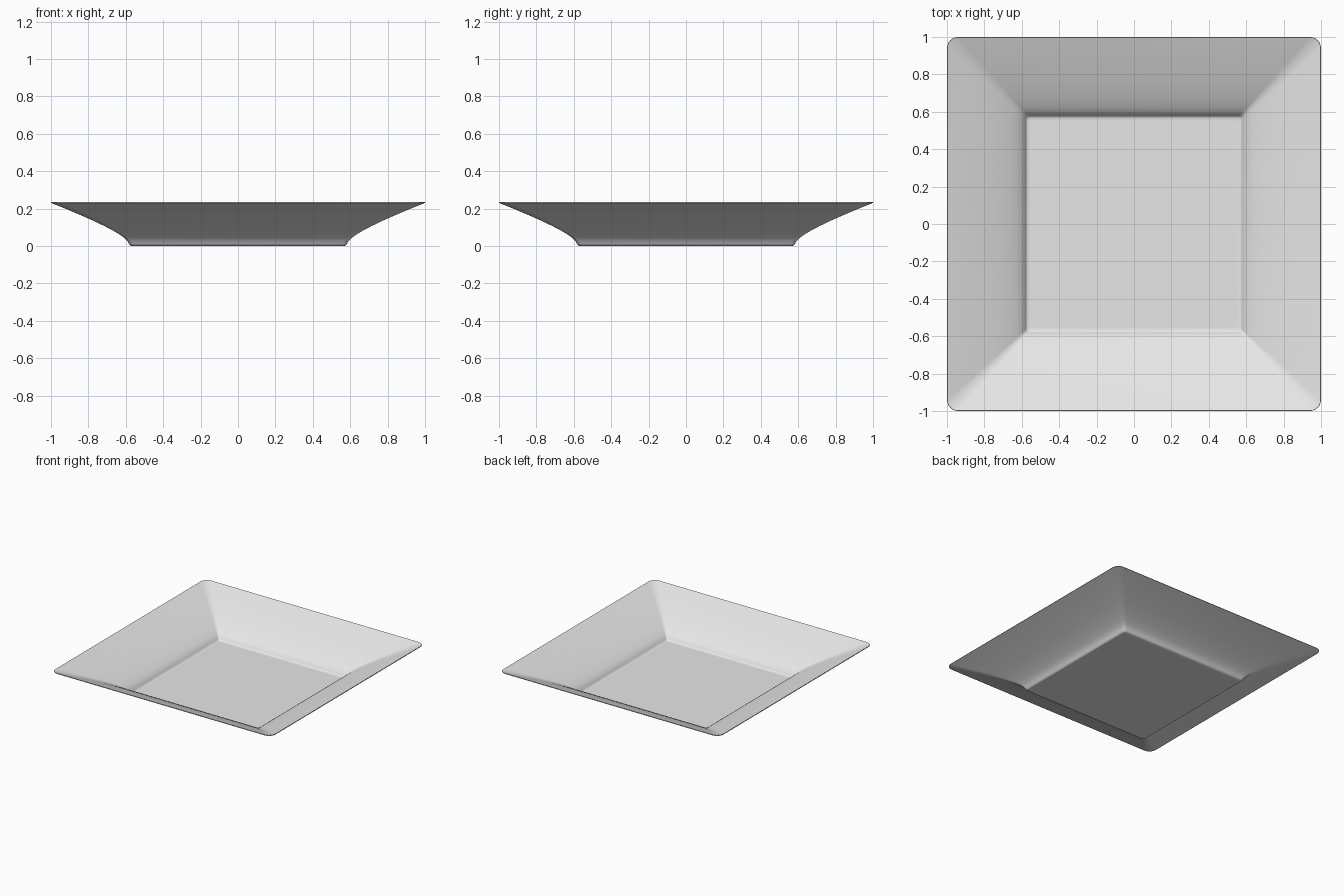
import bpy
import bmesh
from math import cos, sin, pi, radians

cube = bpy.data.objects.get("Cube")
if cube:
    bpy.data.objects.remove(cube, do_unlink=True)

# Glaze colour
glaze = bpy.data.materials.new("white_glaze")
glaze.use_nodes = True
colour = (0.8, 0.8, 0.8, 1)
glaze.diffuse_color = colour
glaze.node_tree.nodes["Principled BSDF"].inputs["Base Color"].default_value = colour

CORNER_STEPS = 6


def rounded_square(bm, half, radius, z):
    """Ring of vertices around a square with rounded corners."""
    ring = []
    for sx, sy, start in ((1, 1, 0), (-1, 1, 90), (-1, -1, 180), (1, -1, 270)):
        for i in range(CORNER_STEPS + 1):
            a = radians(start) + pi / 2 * i / CORNER_STEPS
            ring.append(bm.verts.new((sx * (half - radius) + radius * cos(a),
                                      sy * (half - radius) + radius * sin(a), z)))
    return ring


# Section from flat floor to flared rim: half width, corner radius, height
section = [(0.55, 0.015, 0), (0.567, 0.018, 0), (0.577, 0.02, 0.004),
           (0.583, 0.02, 0.013), (0.592, 0.021, 0.028), (0.607, 0.022, 0.043),
           (0.63, 0.024, 0.06), (0.665, 0.027, 0.081), (0.71, 0.031, 0.105),
           (0.77, 0.037, 0.134), (0.85, 0.045, 0.169), (0.93, 0.053, 0.203),
           (1.0, 0.06, 0.231)]

bm = bmesh.new()
rings = [rounded_square(bm, *row) for row in section]
bm.faces.new(rings[0])
for inner, outer in zip(rings, rings[1:]):
    for i in range(len(inner)):
        j = (i + 1) % len(inner)
        bm.faces.new((inner[i], outer[i], outer[j], inner[j]))
mesh = bpy.data.meshes.new("square_plate")
bm.to_mesh(mesh)
bm.free()
mesh.materials.append(glaze)

plate = bpy.data.objects.new("square_plate", mesh)
bpy.context.collection.objects.link(plate)
bpy.context.view_layer.objects.active = plate
plate.select_set(True)

# Thin wall, thickened upward from the underside
wall = plate.modifiers.new("wall", 'SOLIDIFY')
wall.thickness = 0.005
wall.offset = 1
bpy.ops.object.modifier_apply(modifier="wall")
bpy.ops.object.shade_smooth_by_angle(angle=radians(60))
